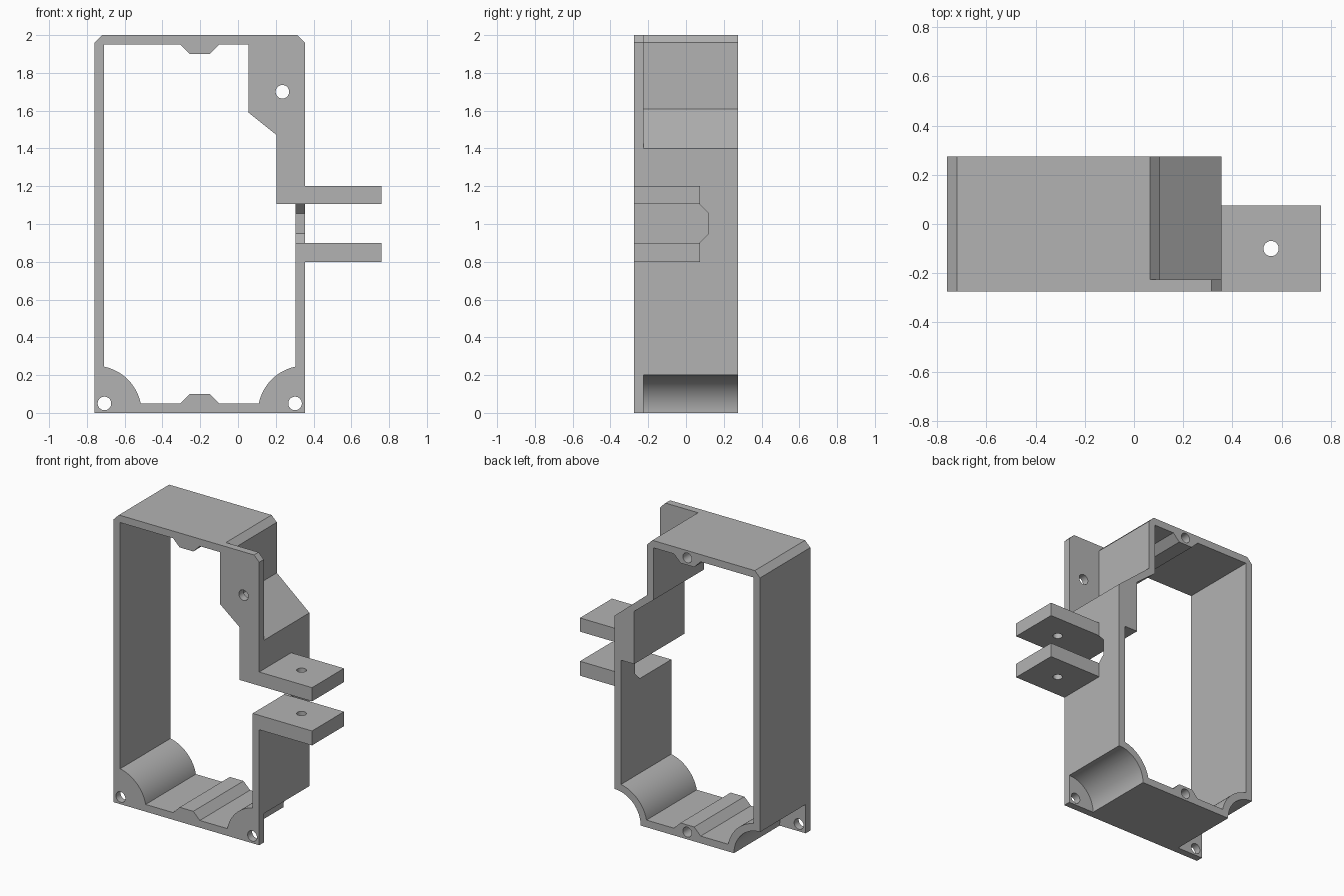
import bpy, bmesh, math
from mathutils import Vector

if "Cube" in bpy.data.objects:
    bpy.data.objects.remove(bpy.data.objects["Cube"], do_unlink=True)

LEFT, RIGHT = -0.76, 0.355      # outer sides of the frame
FRONT, BACK = -0.275, 0.275
FLANGE = FRONT + 0.05           # back of the thin mounting flange
WALL, TOP, MID = 0.05, 2.0, -0.2025
BEYOND = 0.4                    # overshoot for cutters

grey = bpy.data.materials.new("plain grey")
grey.use_nodes = True
grey.diffuse_color = (0.45, 0.45, 0.45, 1)
grey.node_tree.nodes["Principled BSDF"].inputs["Base Color"].default_value = (0.45, 0.45, 0.45, 1)


def prism(name, points, axis, start, end):
    """Extrude a 2D outline along x, y or z."""
    place = {"x": lambda a, b: (start, a, b),
             "y": lambda a, b: (a, start, b),
             "z": lambda a, b: (a, b, start)}[axis]
    step = Vector([(end - start) * (axis == k) for k in "xyz"])
    bm = bmesh.new()
    face = bm.faces.new([bm.verts.new(place(*p)) for p in points])
    moved = bmesh.ops.extrude_face_region(bm, geom=[face])["geom"]
    bmesh.ops.translate(bm, vec=step, verts=[v for v in moved if isinstance(v, bmesh.types.BMVert)])
    bmesh.ops.recalc_face_normals(bm, faces=bm.faces)
    mesh = bpy.data.meshes.new(name)
    bm.to_mesh(mesh)
    bm.free()
    mesh.materials.append(grey)
    obj = bpy.data.objects.new(name, mesh)
    bpy.context.collection.objects.link(obj)
    return obj


def arc(cx, cz, r, a0, a1, n):
    angles = [math.radians(a0 + (a1 - a0) * i / n) for i in range(n + 1)]
    return [(cx + r * math.cos(a), cz + r * math.sin(a)) for a in angles]


def circle(cx, cz, r, n=32):
    return arc(cx, cz, r, 0, 360, n)[:-1]


def combine(target, tool, operation):
    tool.hide_render = True
    mod = target.modifiers.new(operation, "BOOLEAN")
    mod.object, mod.operation, mod.solver = tool, operation, "EXACT"
    bpy.context.view_layer.objects.active = target
    bpy.ops.object.modifier_apply(modifier=mod.name)
    bpy.data.objects.remove(tool, do_unlink=True)


def cut(name, points, axis, start, end):
    combine(frame, prism(name, points, axis, start, end), "DIFFERENCE")


# Outer body with chamfered top corners
c = 0.04
frame = prism("bracket_frame", [(LEFT, 0), (RIGHT, 0), (RIGHT, TOP - c), (RIGHT - c, TOP),
                                (LEFT + c, TOP), (LEFT, TOP - c)], "y", FRONT, BACK)

# Clamp arms on the left side
for z0, z1 in ((1.105, 1.2), (0.8, 0.9)):
    arm = prism("clamp_arm", [(0.33, z0), (0.76, z0), (0.76, z1), (0.33, z1)], "y", FRONT, 0.075)
    combine(frame, arm, "UNION")

# Inner opening: rounded lower corners, screw bosses, stepped upper left
edge = math.degrees(math.asin(0.2))
boss = [(-0.1025, 0), (-0.0525, 0.05), (0.0525, 0.05), (0.1025, 0)]
opening = [(LEFT + WALL, TOP - WALL)]
opening += arc(LEFT, 0, 0.25, 90 - edge, edge, 20)
opening += [(MID + x, WALL + h) for x, h in boss]
opening += arc(RIGHT, 0, 0.25, 180 - edge, 90 + edge, 20)
opening += [(RIGHT - WALL, 1.105), (0.205, 1.105), (0.205, 1.47), (0.055, 1.59), (0.055, TOP - WALL)]
opening += [(MID + x, TOP - WALL - h) for x, h in reversed(boss)]
cut("opening_cutter", opening, "y", -BEYOND, BEYOND)

# Recesses behind the flange
for x in (LEFT, RIGHT):
    cut("corner_cutter", circle(x, 0, 0.2, 96), "y", FLANGE, BEYOND)
cut("shoulder_cutter", [(-0.035, 2.1), (0.105, TOP - c), (0.105, 1.61), (RIGHT, 1.4),
                        (0.405, 1.358), (0.5, 2.1)], "y", FLANGE, BEYOND)

# Chamfer-ended slot between the arms
cut("slot_cutter", [(-BEYOND, 0.9), (0.07, 0.9), (0.12, 0.95), (0.12, 1.055), (0.07, 1.105),
                    (-BEYOND, 1.105)], "x", 0.25, 0.9)

# Flange holes, blind rear screw holes, arm bolt hole
for x, z in ((0.235, 1.7), (LEFT + 0.053, 0.05), (RIGHT - 0.053, 0.05)):
    cut("flange_hole_cutter", circle(x, z, 0.036), "y", -BEYOND, FLANGE + 0.02)
for z in (WALL, TOP - WALL):
    cut("screw_hole_cutter", circle(MID, z, 0.034), "y", 0.05, BEYOND)
cut("bolt_hole_cutter", circle(0.557, -0.1, 0.031), "z", 0.7, 1.3)

bpy.ops.object.select_all(action="DESELECT")
frame.select_set(True)
bpy.context.view_layer.objects.active = frame
bpy.ops.object.shade_smooth_by_angle(angle=math.radians(25))
